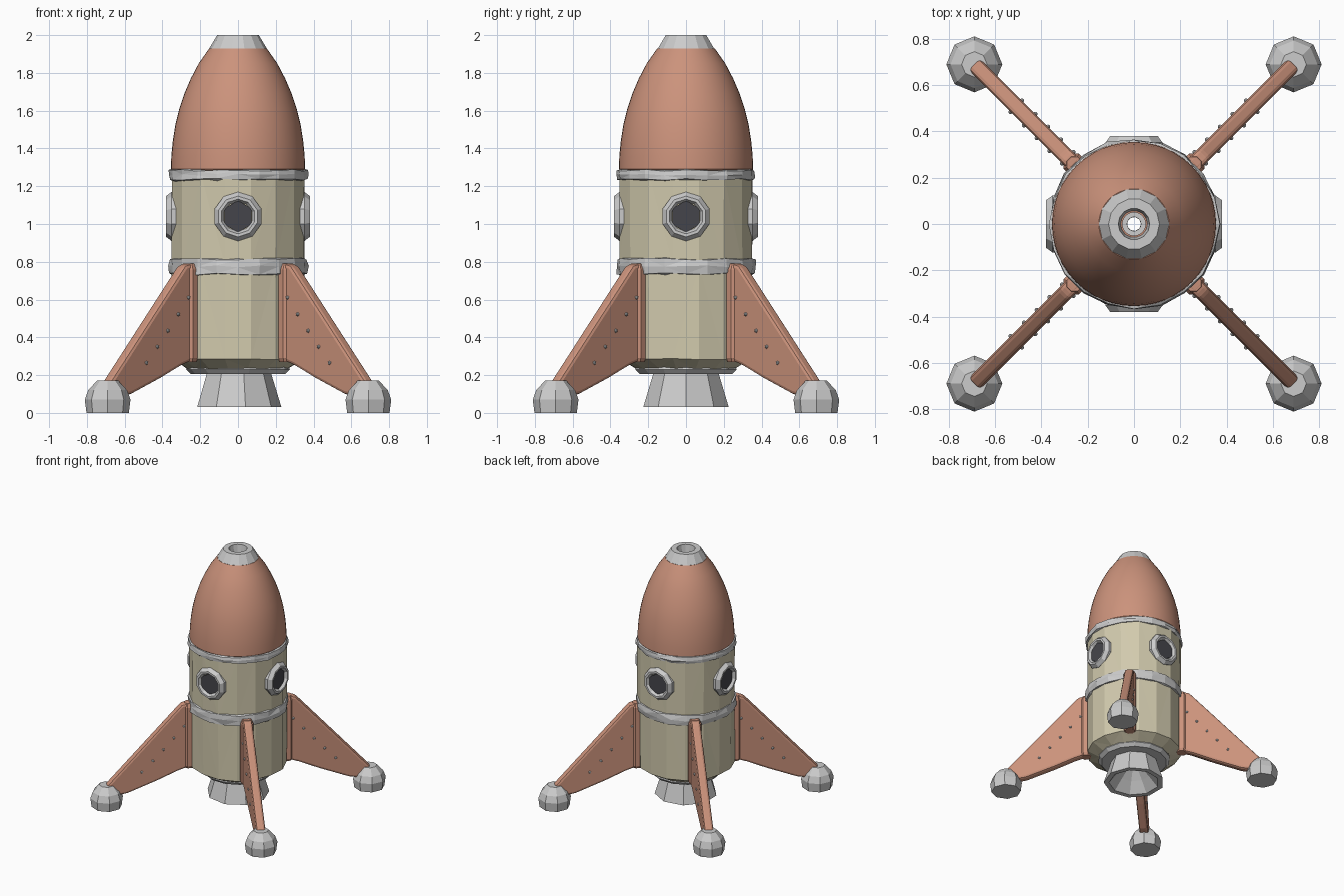
import bpy, bmesh, math, random
from mathutils import Matrix

if "Cube" in bpy.data.objects:
    bpy.data.objects.remove(bpy.data.objects["Cube"])

random.seed(4)


def material(name, rgb):
    m = bpy.data.materials.new(name)
    m.diffuse_color = (*rgb, 1)
    m.use_nodes = True
    m.node_tree.nodes["Principled BSDF"].inputs["Base Color"].default_value = m.diffuse_color
    return m


COPPER = material("copper", (0.60, 0.29, 0.20))
CREAM = material("cream", (0.64, 0.59, 0.42))
DARK = material("dark_glass", (0.06, 0.06, 0.07))


def finish(bm, name, mat=None, matrix=Matrix(), smooth=False):
    bmesh.ops.recalc_face_normals(bm, faces=bm.faces)
    mesh = bpy.data.meshes.new(name)
    bm.to_mesh(mesh)
    bm.free()
    ob = bpy.data.objects.new(name, mesh)
    bpy.context.collection.objects.link(ob)
    ob.matrix_world = matrix
    if mat:
        mesh.materials.append(mat)
    if smooth:
        bpy.context.view_layer.objects.active = ob
        ob.select_set(True)
        bpy.ops.object.shade_smooth_by_angle(angle=math.radians(35))
        ob.select_set(False)
    return ob


def lathe(name, profile, sides, mat=None, matrix=Matrix(), closed=False,
          cap=False, jitter=0.0, turn=0.0, smooth=False):
    """Revolve (radius, height) points around the local z axis."""
    bm = bmesh.new()
    rings = []
    for r, z in profile:
        ring = []
        for i in range(sides):
            a = 2 * math.pi * i / sides + turn
            rr = r + random.uniform(-jitter, jitter)
            zz = z + random.uniform(-jitter, jitter)
            ring.append(bm.verts.new((rr * math.cos(a), rr * math.sin(a), zz)))
        rings.append(ring)
    pairs = list(zip(rings, rings[1:]))
    if closed:
        pairs.append((rings[-1], rings[0]))
    for a, b in pairs:
        for i in range(sides):
            j = (i + 1) % sides
            bm.faces.new((a[i], a[j], b[j], b[i]))
    if cap:
        bm.faces.new(rings[0])
        bm.faces.new(rings[-1])
    if jitter:
        bmesh.ops.triangulate(bm, faces=bm.faces)
    return finish(bm, name, mat, matrix, smooth)


# Smooth ogive nose with an open tip
lathe("nose", [(0.34, 1.27), (0.355, 1.29), (0.353, 1.36), (0.345, 1.44), (0.331, 1.53),
               (0.311, 1.61), (0.284, 1.69), (0.250, 1.77), (0.208, 1.85), (0.152, 1.93),
               (0.05, 1.93)], 48, COPPER, smooth=True)
lathe("nose_cap", [(0.155, 1.925), (0.11, 2.0), (0.068, 2.0), (0.058, 1.93)], 14, closed=True)

# Faceted hull with a chamfered base
lathe("hull", [(0.27, 0.235), (0.355, 0.285), (0.358, 0.78), (0.358, 1.27)], 16, CREAM,
      turn=math.pi / 16, jitter=0.004)

# Rough collars around the hull
for name, z0, z1 in (("upper_collar", 1.23, 1.29), ("lower_collar", 0.73, 0.82)):
    lathe(name, [(0.345, z0), (0.365, z0 + 0.006), (0.37, (z0 + z1) / 2), (0.365, z1 - 0.006),
                 (0.345, z1)], 20, jitter=0.006, closed=True)

# Base plate and flared engine nozzle
lathe("base_plate", [(0.03, 0.205), (0.25, 0.205), (0.275, 0.23), (0.265, 0.255), (0.03, 0.25)],
      14, closed=True)
lathe("nozzle", [(0.175, 0.21), (0.23, 0.03), (0.19, 0.03), (0.12, 0.11), (0.03, 0.205)], 9)

# Four portholes facing front, back and both sides
for k in range(4):
    m = (Matrix.Translation((0, 0, 1.04)) @ Matrix.Rotation(k * math.pi / 2, 4, 'Z')
         @ Matrix.Rotation(math.pi / 2, 4, 'Y'))
    lathe(f"porthole_rim_{k + 1}", [(0.128, 0.315), (0.13, 0.352), (0.108, 0.38), (0.092, 0.38),
                                    (0.078, 0.358), (0.078, 0.315)], 10, None, m, closed=True)
    lathe(f"porthole_glass_{k + 1}", [(0.084, 0.33), (0.084, 0.362)], 6, DARK, m, cap=True)

# Fin outline as (distance from axis, height)
FIN = [(0.33, 0.775), (0.37, 0.795), (0.425, 0.78), (0.985, 0.165), (0.93, 0.08), (0.82, 0.10),
       (0.60, 0.185), (0.45, 0.25), (0.33, 0.29)]
RIVETS = [(0.405, 0.61), (0.482, 0.522), (0.56, 0.435), (0.638, 0.35), (0.72, 0.265)]
HALF = 0.034

for k in range(4):
    m = Matrix.Rotation(math.pi / 4 + k * math.pi / 2, 4, 'Z')

    # Bevelled fin plate
    bm = bmesh.new()
    face = bm.faces.new([bm.verts.new((d, -HALF, z)) for d, z in FIN])
    ext = bmesh.ops.extrude_face_region(bm, geom=[face])
    bmesh.ops.translate(bm, vec=(0, 2 * HALF, 0),
                        verts=[v for v in ext["geom"] if isinstance(v, bmesh.types.BMVert)])
    fin = finish(bm, f"fin_{k + 1}", COPPER, m)
    bev = fin.modifiers.new("round_edges", 'BEVEL')
    bev.width = 0.018
    bev.segments = 2

    # Rounded post along the fin root
    lathe(f"fin_root_{k + 1}", [(0.04, 0.27), (0.05, 0.29), (0.05, 0.76), (0.035, 0.79)], 8,
          COPPER, m @ Matrix.Translation((0.365, 0, 0)), cap=True, turn=math.pi / 8)

    # Rivets on both sides of the fin
    bm = bmesh.new()
    for d, z in RIVETS:
        for s in (-1, 1):
            bmesh.ops.create_icosphere(bm, subdivisions=1, radius=0.011,
                                       matrix=Matrix.Translation((d, s * HALF, z)))
    finish(bm, f"fin_rivets_{k + 1}", None, m)

    # Rounded landing foot
    lathe(f"foot_{k + 1}", [(0.112, 0.0), (0.121, 0.07), (0.103, 0.12), (0.055, 0.172)], 8,
          None, m @ Matrix.Translation((0.976, 0, 0)), cap=True)
